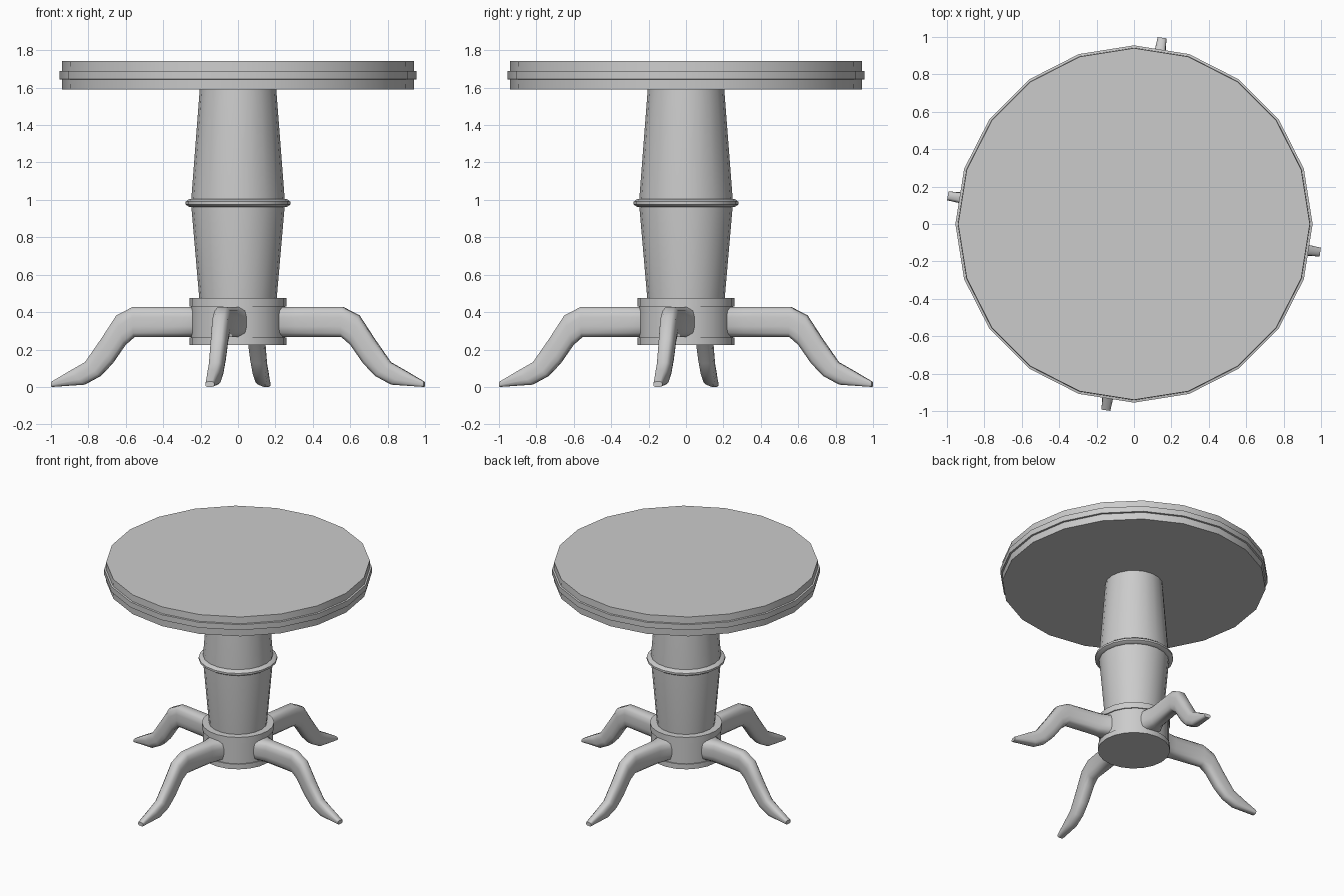
import bpy, bmesh, math

if "Cube" in bpy.data.objects:
    bpy.data.objects.remove(bpy.data.objects["Cube"])

def finish(name, bm, angle=35):
    bmesh.ops.recalc_face_normals(bm, faces=bm.faces)
    me = bpy.data.meshes.new(name)
    bm.to_mesh(me)
    bm.free()
    ob = bpy.data.objects.new(name, me)
    bpy.context.collection.objects.link(ob)
    bpy.ops.object.select_all(action='DESELECT')
    ob.select_set(True)
    bpy.context.view_layer.objects.active = ob
    bpy.ops.object.shade_smooth_by_angle(angle=math.radians(angle))
    return ob

def loft(bm, rings):
    """Skin a list of closed point rings and cap both ends."""
    loops = [[bm.verts.new(p) for p in ring] for ring in rings]
    for a, b in zip(loops, loops[1:]):
        for i in range(len(a)):
            j = (i + 1) % len(a)
            bm.faces.new((a[i], a[j], b[j], b[i]))
    bm.faces.new(loops[0])
    bm.faces.new(loops[-1])

def lathe(name, profile, n=20):
    bm = bmesh.new()
    angles = [2 * math.pi * i / n for i in range(n)]
    loft(bm, [[(r * math.cos(a), r * math.sin(a), z) for a in angles] for r, z in profile])
    return finish(name, bm)

# round top with a raised edge band
lathe("table_top", [(0.94, 1.59), (0.942, 1.643), (0.955, 1.645),
                    (0.955, 1.688), (0.942, 1.69), (0.94, 1.742)])

# column swelling towards its middle, with a collar ring
lathe("column", [(0.206, 0.46), (0.25, 0.97), (0.25, 1.0), (0.204, 1.60)])
lathe("collar_ring", [(0.245, 0.96), (0.262, 0.963), (0.28, 0.975),
                      (0.28, 0.99), (0.262, 1.004), (0.245, 1.006)])

# hub between two discs
lathe("hub", [(0.25, 0.25), (0.25, 0.44)])
lathe("hub_upper_disc", [(0.258, 0.43), (0.258, 0.476)])
lathe("hub_lower_disc", [(0.258, 0.225), (0.258, 0.265)])

# leg stations: (top r, top z, bottom r, bottom z, half width)
STATIONS = [(0.18, 0.428, 0.18, 0.268, 0.10),
            (0.245, 0.428, 0.245, 0.268, 0.078),
            (0.32, 0.428, 0.32, 0.268, 0.052),
            (0.565, 0.428, 0.56, 0.268, 0.046),
            (0.655, 0.382, 0.61, 0.225, 0.045),
            (0.735, 0.26, 0.68, 0.125, 0.042),
            (0.825, 0.132, 0.745, 0.058, 0.038),
            (0.90, 0.09, 0.83, 0.012, 0.034),
            (1.007, 0.028, 1.007, 0.0, 0.024)]
# rounded cross-section: (sideways, upwards), both -1..1
SECTION = [(-0.5, 1), (0.5, 1), (0.9, 0.75), (1, 0.3), (1, -0.3),
           (0.9, -0.75), (0.5, -1), (-0.5, -1), (-0.9, -0.75),
           (-1, -0.3), (-1, 0.3), (-0.9, 0.75)]

def leg(name, angle):
    c, s = math.cos(angle), math.sin(angle)
    rings = []
    for tr, tz, br, bz, w in STATIONS:
        ring = []
        for u, v in SECTION:
            t = (v + 1) / 2
            r, y, z = br + (tr - br) * t, u * w, bz + (tz - bz) * t
            ring.append((r * c - y * s, r * s + y * c, z))
        rings.append(ring)
    bm = bmesh.new()
    loft(bm, rings)
    finish(name, bm, 50)

# four legs, turned slightly off the axes
for i, side in enumerate(("right", "back", "left", "front")):
    leg(side + "_leg", math.radians(90 * i - 8.6))
